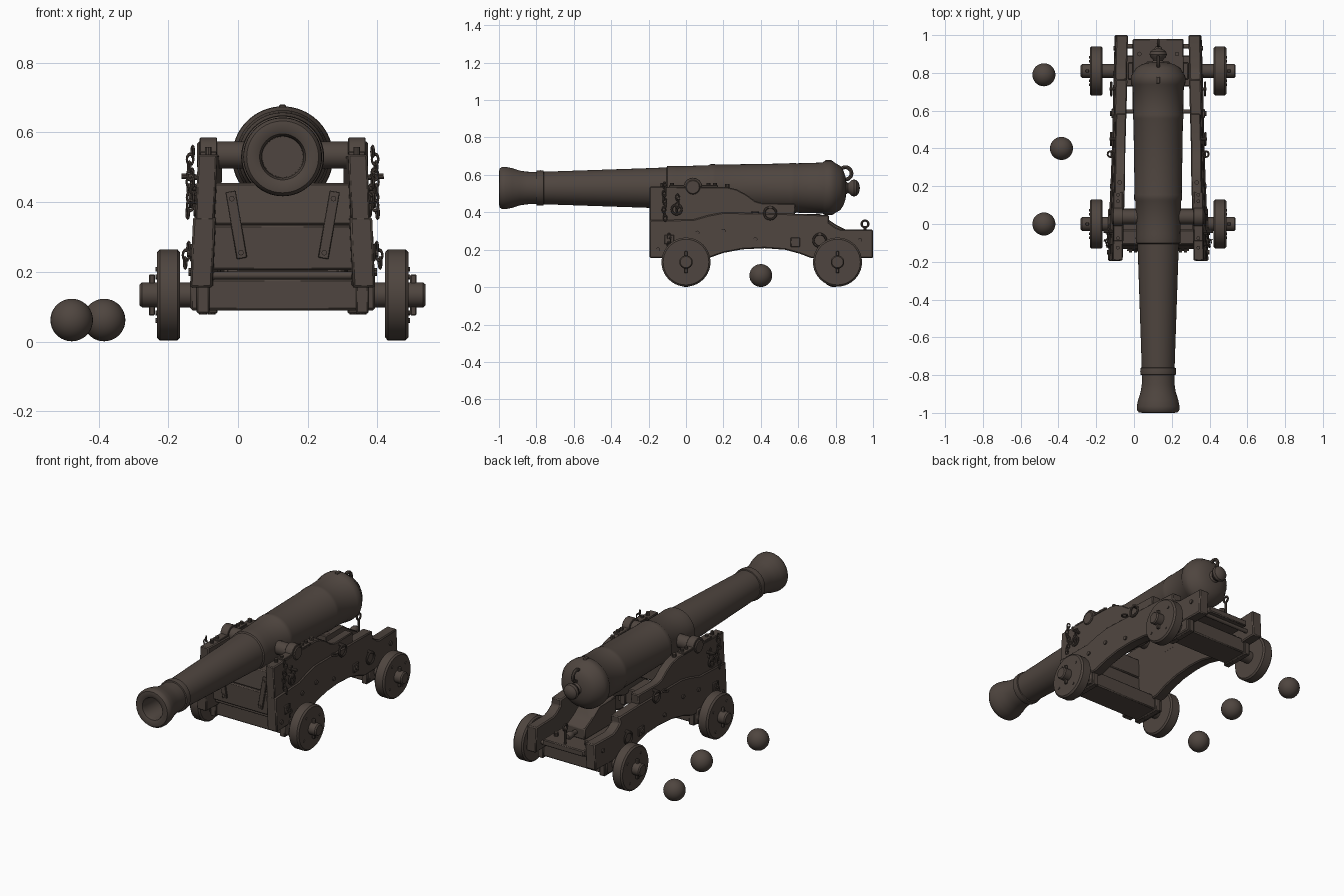
import bpy, bmesh, math
from mathutils import Vector, Matrix

if "Cube" in bpy.data.objects:
    bpy.data.objects.remove(bpy.data.objects["Cube"])

CX = 0.128          # centre line of the gun
AZ = 0.53           # barrel axis height
WZ = 0.134          # axle height
mat = bpy.data.materials.new("dark_brown")
mat.diffuse_color = (0.078, 0.060, 0.050, 1)
mat.use_nodes = True
mat.node_tree.nodes["Principled BSDF"].inputs["Base Color"].default_value = mat.diffuse_color


def finish(name, bm, bevel=0.0, shift=True):
    bmesh.ops.recalc_face_normals(bm, faces=bm.faces)
    if shift:
        bmesh.ops.translate(bm, verts=bm.verts, vec=(CX, 0, 0))
    me = bpy.data.meshes.new(name)
    bm.to_mesh(me)
    bm.free()
    me.materials.append(mat)
    me.shade_smooth()
    me.set_sharp_from_angle(angle=math.radians(35))
    ob = bpy.data.objects.new(name, me)
    bpy.context.collection.objects.link(ob)
    if bevel:
        m = ob.modifiers.new("bevel", 'BEVEL')
        m.width, m.segments, m.limit_method = bevel, 1, 'ANGLE'
    return ob


def lathe(name, prof, axis='y', centre=(0, 0, 0), n=48):
    """Turn (along, radius) points round the x, y or z axis."""
    bm = bmesh.new()
    rows = []
    for a, r in prof:
        row = []
        for i in range(n if r > 0 else 1):
            t = 2 * math.pi * i / n
            c, s = r * math.cos(t), r * math.sin(t)
            p = {'x': (a, c, s), 'y': (c, a, s), 'z': (c, s, a)}[axis]
            row.append(bm.verts.new(Vector(p) + Vector(centre)))
        rows.append(row)
    for A, B in zip(rows, rows[1:]):
        for i in range(n):
            q = [A[i % len(A)], A[(i + 1) % len(A)], B[(i + 1) % len(B)], B[i % len(B)]]
            bm.faces.new(list(dict.fromkeys(q)))
    return finish(name, bm)


def rod(name, p, q, r, n=16):
    p, q = Vector(p), Vector(q)
    bm = bmesh.new()
    M = Matrix.Translation((p + q) / 2) @ (q - p).to_track_quat('Z', 'Y').to_matrix().to_4x4()
    bmesh.ops.create_cone(bm, cap_ends=True, segments=n, radius1=r, radius2=r, depth=(q - p).length, matrix=M)
    return finish(name, bm)


def box(name, c, size, bevel=0.004, rot=None):
    bm = bmesh.new()
    M = Matrix.Translation(c) @ (rot or Matrix.Identity(4)) @ Matrix.Diagonal((*size, 1))
    bmesh.ops.create_cube(bm, size=1, matrix=M)
    return finish(name, bm, bevel)


def slab(name, pts, fx, bevel=0.004):
    """Extrude a (y, z) outline; fx(y, z) gives its two x positions."""
    bm = bmesh.new()
    sides = [[bm.verts.new((fx(y, z)[k], y, z)) for y, z in pts] for k in (0, 1)]
    for s in sides:
        bm.faces.new(s)
    n = len(pts)
    for i in range(n):
        j = (i + 1) % n
        bm.faces.new((sides[0][i], sides[0][j], sides[1][j], sides[1][i]))
    return finish(name, bm, bevel)


def ring(name, c, R, r, rot=(0, 0, 0), stretch=1.0, n=20, m=8):
    bm = bmesh.new()
    g = [[bm.verts.new((stretch * (R + r * math.cos(v)) * math.cos(u), (R + r * math.cos(v)) * math.sin(u), r * math.sin(v)))
          for v in (2 * math.pi * j / m for j in range(m))] for u in (2 * math.pi * i / n for i in range(n))]
    for i in range(n):
        for j in range(m):
            bm.faces.new((g[i][j], g[(i + 1) % n][j], g[(i + 1) % n][(j + 1) % m], g[i][(j + 1) % m]))
    for ax, ang in zip('XYZ', rot):
        bm.transform(Matrix.Rotation(math.radians(ang), 4, ax))
    bmesh.ops.translate(bm, verts=bm.verts, vec=c)
    return finish(name, bm)


# barrel with bore, mouldings, breech and knob
lathe("barrel", [
    (-.82, 0), (-.82, .058), (-.97, .060), (-.992, .066), (-1, .085), (-.997, .103), (-.985, .112), (-.965, .113),
    (-.93, .106), (-.89, .093), (-.85, .087), (-.80, .086), (-.798, .093), (-.78, .095), (-.762, .093), (-.76, .087),
    (-.2, .106), (-.105, .110), (-.10, .117), (-.075, .119), (-.05, .117), (0, .118), (.12, .121), (.13, .127),
    (.155, .127), (.165, .125), (.55, .131), (.56, .134), (.58, .134), (.59, .132), (.73, .136), (.74, .143),
    (.765, .145), (.785, .143), (.80, .132), (.825, .118), (.843, .09), (.853, .06), (.856, .034), (.865, .026),
    (.874, .030), (.882, .040), (.897, .046), (.912, .042), (.925, .026), (.93, 0)], 'y', (0, 0, AZ), 64)
ring("breeching_ring", (0, .852, .608), .033, .010, (0, 90, 0))
box("vent_block", (0, .762, .674), (.02, .035, .012), .003)
lathe("trunnions", [(-.245, 0), (-.245, .034), (-.24, .039), (.24, .039), (.245, .034), (.245, 0)], 'x', (0, .037, .535), 32)

LOWER = [(-.195, .155), (.12, .155), (.2, .183), (.3, .202), (.42, .208), (.53, .2), (.61, .178), (.67, .155),
         (1, .155), (1, .308), (.83, .308), (.8, .32), (.765, .345), (.765, .385), (.585, .392), (.2, .4), (.12, .385), (.04, .362), (-.195, .358)]
UPPER = [(-.194, .34), (.58, .34), (.585, .447), (.41, .449), (.37, .46), (.32, .497), (.27, .523), (.22, .535), (-.194, .537)]


def inner(y, z):
    return .2 - .045 * (z - .2) - .03 * (y + .195)


def outer(y, z):
    return inner(y, z) + .064


for s, side in ((-1, "left"), (1, "right")):
    # stepped cheek of two planks
    slab(side + "_cheek_lower", LOWER, lambda y, z: (s * inner(y, z), s * outer(y, z)), .006)
    slab(side + "_cheek_upper", UPPER, lambda y, z: (s * (inner(y, z) + .003), s * (outer(y, z) - .006)), .005)
    # cap strap arched over the trunnion
    arch = [(.037 + .05 * math.cos(math.pi * i / 12), .535 + .05 * math.sin(math.pi * i / 12)) for i in range(13)]
    slab(side + "_cap_strap", arch, lambda y, z: (s * .188, s * .238), .002)
    box(side + "_cap_plate", (s * .213, .04, .539), (.048, .26, .012), .002)
    for y in (-.125, -.075, .12, .155):
        rod(side + "_cap_bolt", (s * .213, y, .53), (s * .213, y, .558), .010, 10)
    # wheels, hubs and linchpins
    for y, end in ((0, "front"), (.81, "rear")):
        lathe(f"{side}_{end}_wheel", [(s * a, r) for a, r in
              [(.294, 0), (.294, .122), (.302, .131), (.352, .131), (.361, .122), (.361, 0)]], 'x', (0, y, WZ), 40)
        lathe(f"{side}_{end}_axle_arm", [(s * a, r) for a, r in
              [(.2, 0), (.2, .036), (.403, .036), (.41, .030), (.41, 0)]], 'x', (0, y, WZ), 24)
        box(f"{side}_{end}_linchpin", (s * .375, y, WZ), (.018, .016, .118), .003)
        for k in range(4):
            t = math.radians(35 + 90 * k)
            c = (y + .09 * math.cos(t), WZ + .09 * math.sin(t))
            rod(f"{side}_{end}_wheel_bolt", (s * .355, *c), (s * .365, *c), .007, 8)
        # axle clamps below the cheek
        box(f"{side}_{end}_clamp", (s * (inner(y, .15) + .032), y, .13), (.036, .185, .098), .004)
        rod(f"{side}_{end}_clamp_bolt", (s * (inner(y, .15) + .032), y - .04, .078), (s * (inner(y, .15) + .032), y - .04, .1), .012, 8)
    # square bolt plates and round bolt heads
    for y, z in ((-.09, .255), (.585, .24)):
        box(side + "_bolt_plate", (s * outer(y, z), y, z), (.016, .05, .05), .003)
        rod(side + "_bolt_head", (s * outer(y, z), y, z), (s * (outer(y, z) + .016), y, z), .012, 8)
    for y, z in ((.37, .255), (.2, .3), (-.15, .2), (.93, .25), (.06, .29)):
        rod(side + "_round_bolt", (s * (outer(y, z) - .01), y, z), (s * (outer(y, z) + .008), y, z), .012, 10)
    # eye bolts with hanging rings
    for y, z, R in ((.45, .395, .032), (.715, .25, .034), (-.05, .415, .026)):
        x = outer(y, z)
        rod(side + "_eye_bolt", (s * (x - .02), y, z + R), (s * (x + .022), y, z + R), .009, 10)
        ring(side + "_eye_ring", (s * (x + .014), y, z), R, .006, (0, 90, 0))
    ring(side + "_small_eye", (s * (outer(.37, .39) + .014), .37, .40), .015, .005)
    rod(side + "_top_bolt", (s * (inner(.22, .5) + .03), .22, .5), (s * (inner(.22, .5) + .03), .22, .552), .012, 10)
    # locking pin hook and hanging chains
    rod(side + "_key_pin", (s * .22, -.04, .47), (s * .29, -.04, .475), .008, 10)
    for y0, z0, num in ((-.115, .545, 9), (-.045, .48, 4), (-.09, .27, 3)):
        for i in range(num):
            z = z0 - .022 * i
            x = outer(y0, z) + .012 + .008 * math.sin(i * .9)
            ring(side + "_chain_link", (s * x, y0 + .004 * math.sin(i * 1.7), z), .010, .0035,
                 (0, 90, 90 * (i % 2) + 20), 1.5, 12, 6)
    # slanted iron straps on the front transom
    box(side + "_transom_strap", (s * .133, -.138, .335), (.03, .012, .195), .002, Matrix.Rotation(s * .17, 4, 'Y'))
    for z in (.255, .41):
        x = s * (.133 + .17 * (z - .335))
        rod(side + "_strap_bolt", (x, -.13, z), (x, -.15, z), .008, 8)
    # rear bed bolts
    rod(side + "_bed_bolt", (s * .1, .9, .23), (s * .1, .9, .262), .012, 10)

# front transom of two boards
slab("transom_lower", [(-.132, .205), (-.03, .205), (-.03, .335), (-.132, .335)], lambda y, z: (-.215, .215), .006)
slab("transom_upper", [(-.124, .335), (-.03, .335), (-.03, .455), (-.11, .455)], lambda y, z: (-.2, .2), .006)
rod("transom_rod", (-.25, -.1, .19), (.25, -.1, .19), .011)

# axle beams
box("front_axle_beam", (0, 0, .135), (.53, .165, .09), .006)
box("rear_axle_beam", (0, .81, .135), (.46, .165, .09), .006)

# cross rods, bed, wedge and rear eye
rod("middle_rod", (-.235, .595, .24), (.235, .595, .24), .011)
rod("rear_rod", (-.215, .94, .2), (.215, .94, .2), .012)
box("bed_plank", (0, .78, .222), (.27, .4, .036), .005)
box("bed_support", (0, .81, .19), (.32, .09, .04), .004)
slab("elevating_wedge", [(.56, .24), (.86, .24), (.86, .305), (.80, .335), (.72, .39), (.56, .39)], lambda y, z: (-.062, .062), .005)
lathe("wedge_handle", [(.85, 0), (.85, .014), (.885, .012), (.90, .020), (.925, .022), (.94, .014), (.943, 0)], 'y', (0, 0, .275), 16)
rod("rear_eye_stem", (0, .957, .23), (0, .957, .318), .008, 10)
ring("rear_eye", (0, .957, .338), .018, .006, (0, 90, 0))

# cannonballs
for x, y in ((-.477, 0), (-.384, .4), (-.477, .79)):
    bm = bmesh.new()
    bmesh.ops.create_uvsphere(bm, u_segments=32, v_segments=18, radius=.061, matrix=Matrix.Translation((x, y, .062)))
    finish("cannonball", bm, shift=False)
